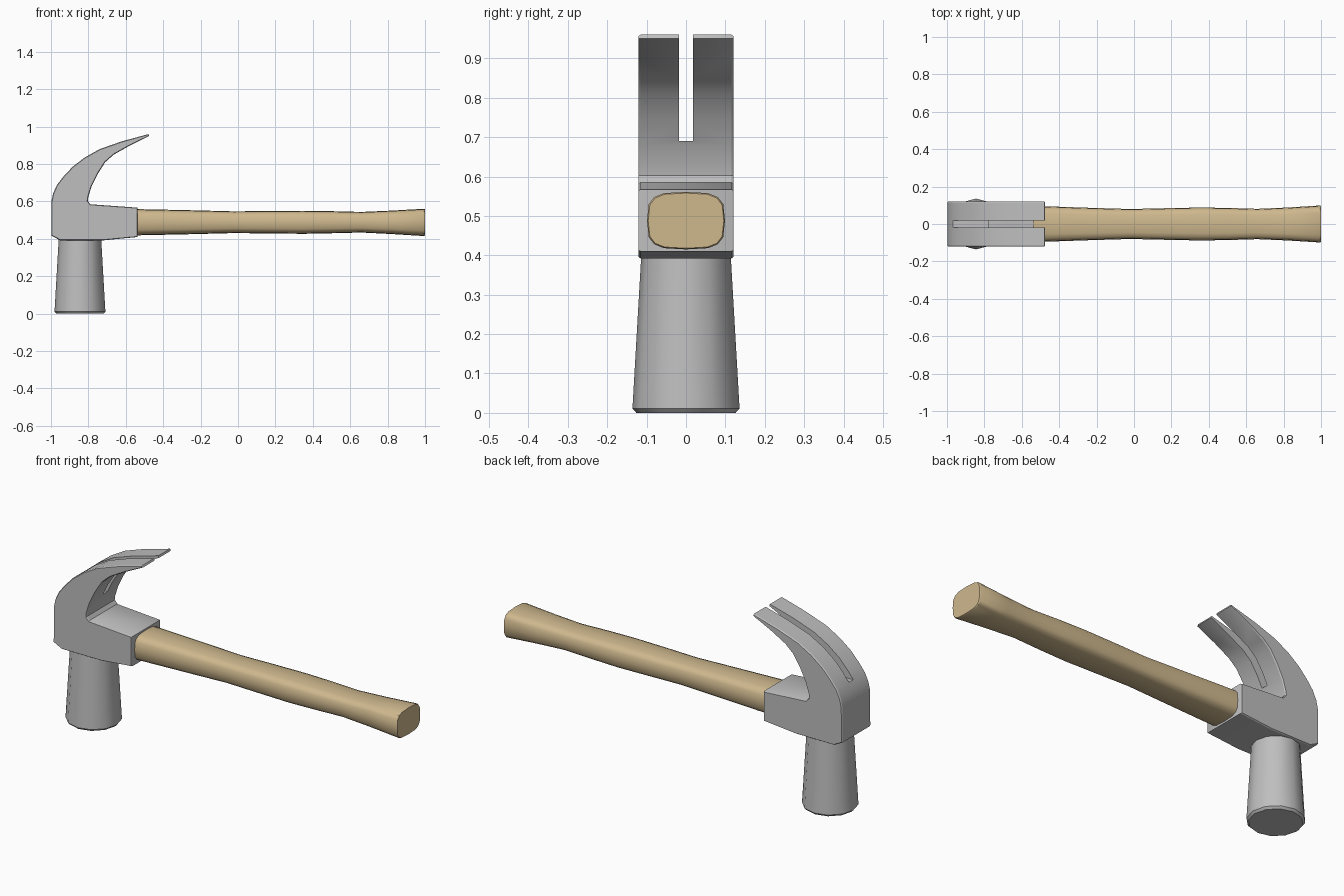
import bpy, bmesh, math
from mathutils import Vector

if "Cube" in bpy.data.objects:
    bpy.data.objects.remove(bpy.data.objects["Cube"])


def material(name, rgb):
    m = bpy.data.materials.new(name)
    m.diffuse_color = (*rgb, 1)
    m.use_nodes = True
    m.node_tree.nodes["Principled BSDF"].inputs["Base Color"].default_value = m.diffuse_color
    return m


steel = material("grey steel", (0.52, 0.52, 0.52))
wood = material("light wood", (0.62, 0.48, 0.27))


def finish(bm, name, mat):
    bmesh.ops.recalc_face_normals(bm, faces=bm.faces)
    me = bpy.data.meshes.new(name)
    bm.to_mesh(me)
    bm.free()
    ob = bpy.data.objects.new(name, me)
    bpy.context.collection.objects.link(ob)
    me.materials.append(mat)
    return ob


def activate(ob):
    bpy.ops.object.select_all(action='DESELECT')
    ob.select_set(True)
    bpy.context.view_layer.objects.active = ob


def smooth(ob, angle=30):
    activate(ob)
    bpy.ops.object.shade_smooth_by_angle(angle=math.radians(angle))


def loft(rings, name, mat):
    """Skin a list of equal-length point rings and cap both ends."""
    bm = bmesh.new()
    vs = [[bm.verts.new(p) for p in r] for r in rings]
    n = len(rings[0])
    for a, b in zip(vs, vs[1:]):
        for i in range(n):
            j = (i + 1) % n
            bm.faces.new((a[i], a[j], b[j], b[i]))
    bm.faces.new(vs[0])
    bm.faces.new(vs[-1])
    return finish(bm, name, mat)


# Head block and claw: side profile (x, z), extruded with chamfered sides
profile = [(-0.95, 0.392), (-0.998, 0.417), (-0.998, 0.60), (-0.988, 0.645),
           (-0.967, 0.69), (-0.932, 0.735), (-0.885, 0.785), (-0.82, 0.835),
           (-0.74, 0.88), (-0.62, 0.922), (-0.479, 0.96), (-0.475, 0.95),
           (-0.58, 0.898), (-0.665, 0.85), (-0.71, 0.81), (-0.75, 0.747),
           (-0.783, 0.68), (-0.80, 0.625), (-0.803, 0.603), (-0.789, 0.585),
           (-0.538, 0.567), (-0.538, 0.41), (-0.72, 0.392)]
bm = bmesh.new()
rims = [[bm.verts.new((x, y, z)) for x, z in profile] for y in (-0.115, 0.115)]
n = len(profile)
for i in range(n):
    j = (i + 1) % n
    bm.faces.new((rims[0][i], rims[0][j], rims[1][j], rims[1][i]))
sides = [bm.faces.new(r) for r in rims]
bmesh.ops.recalc_face_normals(bm, faces=bm.faces)
bmesh.ops.inset_individual(bm, faces=sides, thickness=0.004, depth=0.006)
head = finish(bm, "claw_head", steel)

# Slot between the claws
bm = bmesh.new()
bmesh.ops.create_cube(bm, size=1)
for v in bm.verts:
    v.co = Vector((-0.75 + v.co.x * 0.8, v.co.y * 0.036, 0.89 + v.co.z * 0.4))
cutter = finish(bm, "slot_cutter", steel)
activate(head)
mod = head.modifiers.new("slot", 'BOOLEAN')
mod.operation = 'DIFFERENCE'
mod.solver = 'EXACT'
mod.object = cutter
bpy.ops.object.modifier_apply(modifier=mod.name)
bpy.data.objects.remove(cutter)
smooth(head)

# Striking neck: tapered twelve-sided drum with a chamfered face
rings = [[(-0.845 + r * math.cos(k * math.pi / 6), r * math.sin(k * math.pi / 6), z)
          for k in range(12)]
         for z, r in ((0, 0.126), (0.011, 0.136), (0.41, 0.113))]
smooth(loft(rings, "striking_neck", steel), 31)

# Handle: rounded-rectangle sections swept along x (x, half width, z low, z high)
sections = [(-0.60, 0.098, 0.418, 0.56), (-0.48, 0.095, 0.420, 0.558),
            (-0.25, 0.087, 0.425, 0.553), (-0.02, 0.080, 0.431, 0.547),
            (0.15, 0.084, 0.429, 0.549), (0.35, 0.088, 0.427, 0.550),
            (0.50, 0.086, 0.430, 0.548), (0.66, 0.081, 0.434, 0.544),
            (0.82, 0.088, 0.426, 0.551), (0.995, 0.099, 0.415, 0.561),
            (1.0, 0.096, 0.418, 0.558)]


def power(v):
    return math.copysign(abs(v) ** 0.58, v) if abs(v) > 1e-6 else 0.0


rings = []
for x, w, lo, hi in sections:
    ring = []
    for k in range(16):
        a = k * math.pi / 8
        ring.append((x, w * power(math.cos(a)), (lo + hi) / 2 + (hi - lo) / 2 * power(math.sin(a))))
    rings.append(ring)
smooth(loft(rings, "handle", wood), 35)
